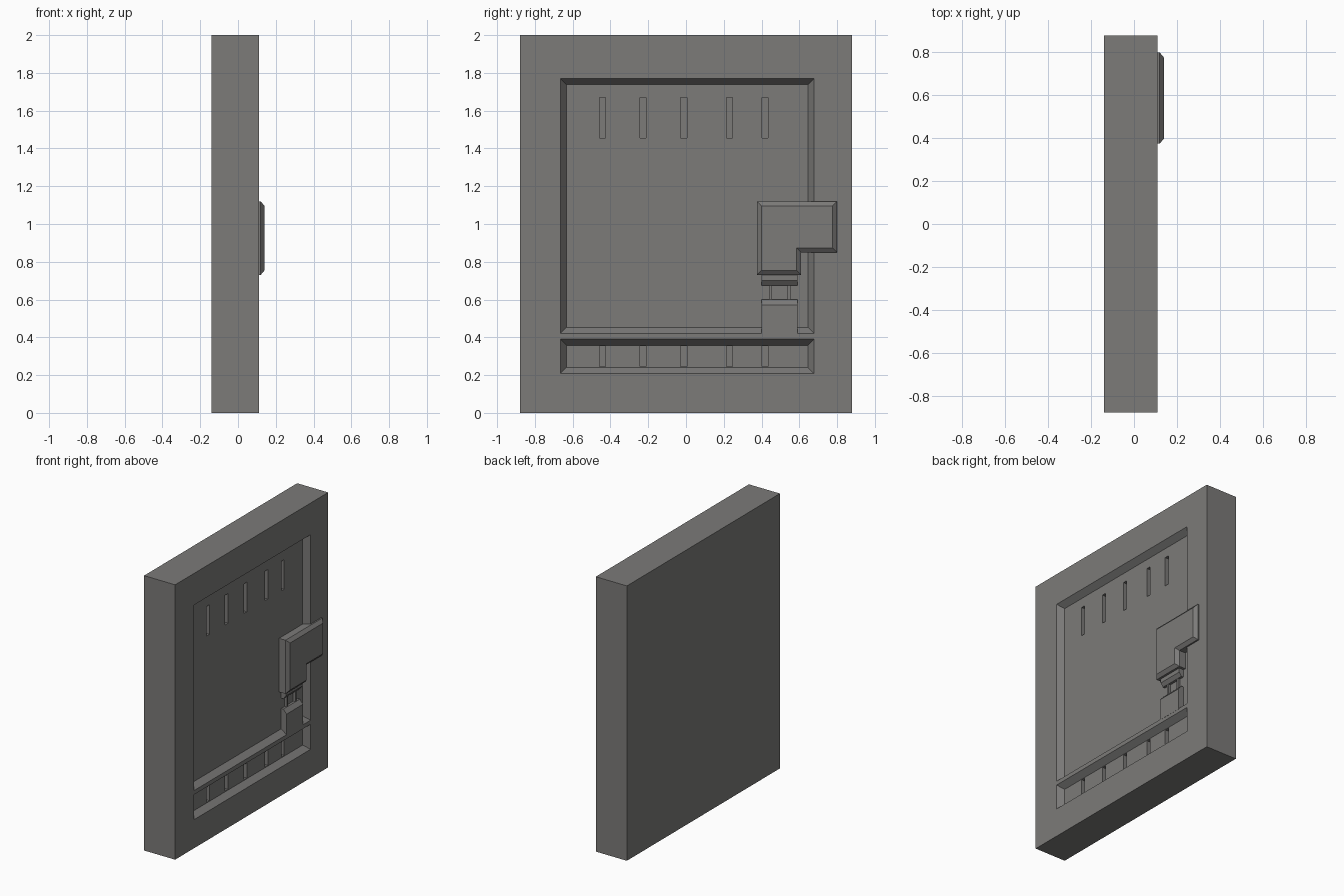
import bpy, bmesh

if "Cube" in bpy.data.objects:
    bpy.data.objects.remove(bpy.data.objects["Cube"])

grey = bpy.data.materials.new("warm_grey")
grey.diffuse_color = (0.2, 0.196, 0.19, 1)
grey.use_nodes = True
grey.node_tree.nodes["Principled BSDF"].inputs["Base Color"].default_value = grey.diffuse_color

FACE, FLOOR = 0.11, 0.068   # front face of the panel, floor of the recesses


def loft(name, loops):
    """Solid through (x, [(y, z), ...]) loops with matching point counts."""
    bm = bmesh.new()
    rings = [[bm.verts.new((x, y, z)) for y, z in pts] for x, pts in loops]
    n = len(rings[0])
    for a, b in zip(rings, rings[1:]):
        for i in range(n):
            j = (i + 1) % n
            bm.faces.new((a[i], a[j], b[j], b[i]))
    bm.faces.new(rings[0][::-1])
    bm.faces.new(rings[-1])
    bmesh.ops.recalc_face_normals(bm, faces=bm.faces)
    me = bpy.data.meshes.new(name)
    bm.to_mesh(me)
    bm.free()
    me.materials.append(grey)
    ob = bpy.data.objects.new(name, me)
    bpy.context.collection.objects.link(ob)
    return ob


def rect(y0, y1, z0, z1, inset=0.0):
    return [(y0 + inset, z0 + inset), (y1 - inset, z0 + inset),
            (y1 - inset, z1 - inset), (y0 + inset, z1 - inset)]


def box(name, x0, x1, y0, y1, z0, z1):
    return loft(name, [(x0, rect(y0, y1, z0, z1)), (x1, rect(y0, y1, z0, z1))])


# Main slab
panel = box("panel", -0.14, FACE, -0.88, 0.88, 0, 2)

# Sloped recesses: large upper field and narrow lower tray
cutters = []
for z0, z1 in ((0.42, 1.77), (0.208, 0.39)):
    outer = (-0.665, 0.678, z0, z1)
    cutters.append(loft("recess_cutter", [
        (FLOOR, rect(*outer, inset=0.032)),
        (FACE, rect(*outer)), (FACE + 0.05, rect(*outer))]))

# Narrow slots in both recess floors
for y in (-0.442, -0.228, -0.012, 0.23, 0.418):
    for z0, z1 in ((1.455, 1.67), (0.245, 0.355)):
        cutters.append(box("slot_cutter", FLOOR - 0.03, FLOOR + 0.015,
                           y - 0.016, y + 0.016, z0, z1))

for c in cutters:
    m = panel.modifiers.new("cut", 'BOOLEAN')
    m.operation, m.solver, m.object = 'DIFFERENCE', 'EXACT', c
bpy.context.view_layer.update()
dg = bpy.context.evaluated_depsgraph_get()
carved = bpy.data.meshes.new_from_object(panel.evaluated_get(dg))
panel.modifiers.clear()
panel.data = carved
for c in cutters:
    bpy.data.objects.remove(c)


# L-shaped raised plate with chamfered rim
def ell(i):
    return [(0.375 + i, 0.73 + i), (0.61 - i, 0.73 + i), (0.61 - i, 0.85 + i),
            (0.80 - i, 0.85 + i), (0.80 - i, 1.12 - i), (0.375 + i, 1.12 - i)]


loft("raised_plate", [(FLOOR - 0.005, ell(0)), (0.12, ell(0)), (0.14, ell(0.024))])


# Side profile (x, z) swept along y, for the plug and socket
def sweep(name, profile, y0, y1):
    ob = loft(name, [(y0, profile), (y1, profile)])
    for v in ob.data.vertices:
        y, x, z = v.co
        v.co = (x, y, z)
    ob.data.flip_normals()
    return ob


BACK = FLOOR - 0.005
sweep("plug", [(BACK, 0.675), (0.085, 0.675), (0.105, 0.70), (0.105, 0.74), (BACK, 0.74)],
      0.40, 0.59)
sweep("socket", [(BACK, 0.415), (FACE + 0.001, 0.415), (FACE + 0.001, 0.57),
                 (0.085, 0.60), (BACK, 0.60)], 0.40, 0.59)

# Two prongs joining plug and socket
for side, y in (("left", 0.448), ("right", 0.546)):
    box("prong_" + side, BACK, 0.085, y - 0.008, y + 0.008, 0.585, 0.69)
